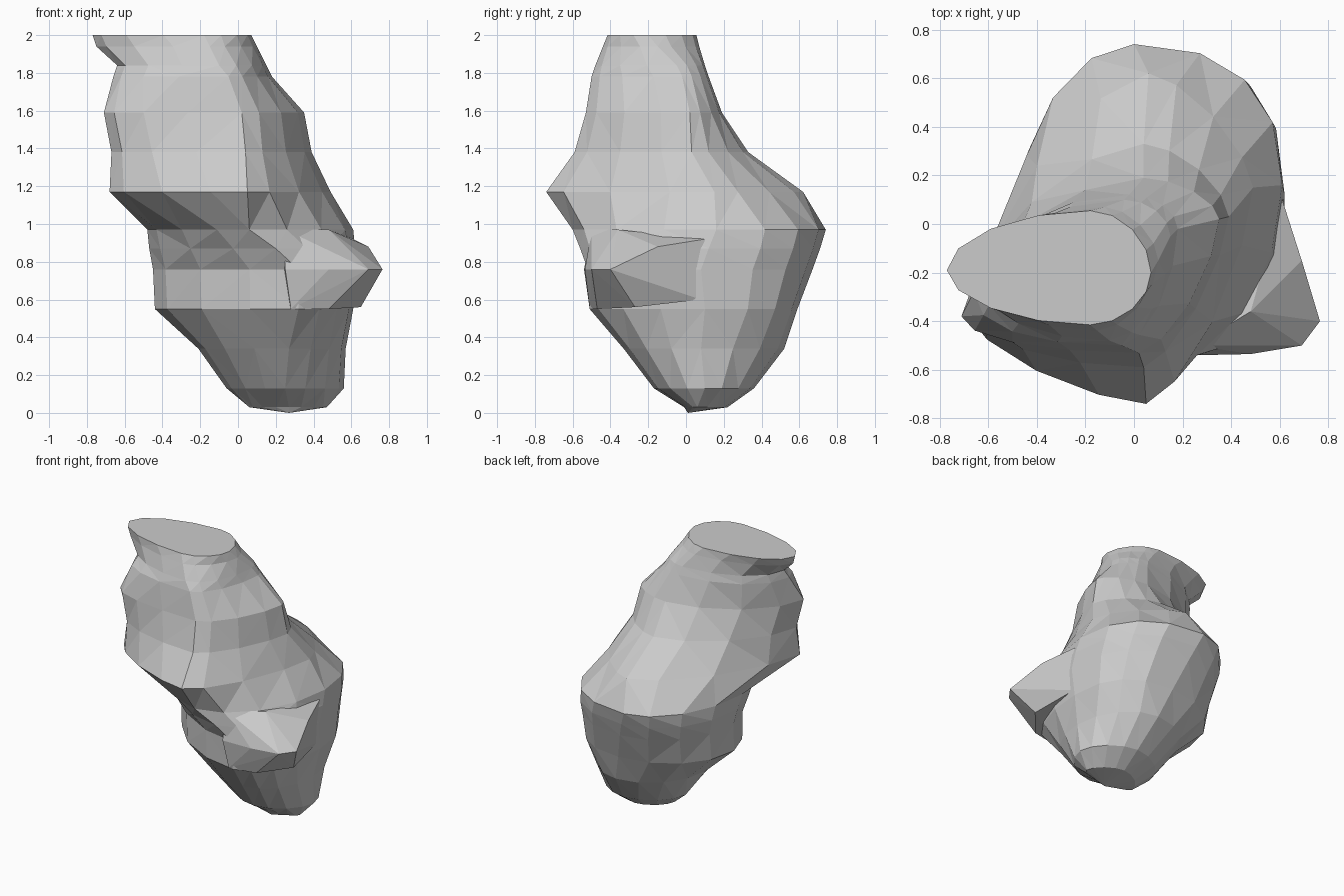
import bpy, bmesh, math

if "Cube" in bpy.data.objects:
    bpy.data.objects.remove(bpy.data.objects["Cube"])

# Horizontal slices: z, left (x, y), right (x, y), front (x, y), back (x, y), roundness
SLICES = [
    (0.03, 0.06, 0.05, 0.47, 0.06, 0.27, -0.01, 0.27, 0.22, 1.7),
    (0.13, -0.06, 0.09, 0.56, 0.10, 0.25, -0.17, 0.27, 0.36, 1.8),
    (0.34, -0.21, 0.06, 0.57, 0.08, 0.27, -0.33, 0.22, 0.52, 2.0),
    (0.55, -0.44, 0.06, 0.61, 0.10, 0.32, -0.51, 0.15, 0.59, 2.0),
    (0.76, -0.45, 0.08, 0.62, 0.08, 0.32, -0.52, 0.08, 0.67, 2.0),
    (0.87, -0.47, 0.06, 0.62, 0.12, 0.20, -0.56, 0.04, 0.71, 2.0),
    (0.97, -0.48, 0.02, 0.61, 0.16, 0.06, -0.60, 0.00, 0.74, 1.9),
    (1.17, -0.68, -0.38, 0.49, 0.15, 0.05, -0.74, 0.06, 0.62, 1.45),
    (1.38, -0.67, -0.35, 0.39, 0.03, 0.04, -0.59, 0.04, 0.33, 1.6),
    (1.59, -0.71, -0.38, 0.35, 0.02, 0.02, -0.53, 0.04, 0.19, 1.7),
    (1.78, -0.66, -0.28, 0.18, -0.02, -0.05, -0.50, -0.02, 0.12, 1.9),
    (1.84, -0.64, -0.25, 0.15, -0.05, -0.10, -0.48, -0.04, 0.10, 1.9),
    (1.94, -0.75, -0.20, 0.10, -0.15, -0.15, -0.44, -0.12, 0.07, 1.7),
    (2.00, -0.77, -0.19, 0.07, -0.20, -0.18, -0.415, -0.18, 0.055, 1.9),
]
STEPS = 4  # edges per quarter of a slice

# Corners of the bulge on the front right side
BULGE = [
    (0.25, -0.54, 0.76), (0.48, -0.535, 0.76), (0.69, -0.50, 0.76),
    (0.765, -0.40, 0.76), (0.69, -0.15, 0.88), (0.61, 0.10, 0.92),
    (0.48, -0.36, 0.97), (0.25, -0.50, 0.97), (0.65, -0.27, 0.56),
    (0.48, -0.47, 0.55), (0.28, -0.51, 0.55), (0.60, 0.08, 0.60),
    (0.20, -0.10, 0.75),
]


def corner_factors(z):
    """Fullness of the back right, back left, front left, front right corners."""
    if 0.4 < z < 1.1:
        return (1.25, 1.0, 0.88, 1.0)
    if 1.3 < z < 1.8:
        return (1.0, 1.0, 1.2, 0.88)
    return (1.0, 1.0, 1.0, 1.0)


def ring(bm, z, lx, ly, rx, ry, fx, fy, bx, by, power):
    """Join the four extreme points of a slice with quarter superellipses."""
    right, back, left, front = (rx, ry), (bx, by), (lx, ly), (fx, fy)
    quarters = [(right, back, True), (back, left, False),
                (left, front, True), (front, right, False)]
    verts = []
    for (a, b, a_is_side), k in zip(quarters, corner_factors(z)):
        cx, cy = (b[0], a[1]) if a_is_side else (a[0], b[1])
        for i in range(STEPS):
            t = math.pi / 2 * i / STEPS
            c = math.cos(t) ** (2 / (power * k))
            s = math.sin(t) ** (2 / (power * k))
            x = cx + c * (a[0] - cx) + s * (b[0] - cx)
            y = cy + c * (a[1] - cy) + s * (b[1] - cy)
            verts.append(bm.verts.new((x, y, z)))
    return verts


def finish(bm, name):
    bmesh.ops.recalc_face_normals(bm, faces=bm.faces[:])
    mesh = bpy.data.meshes.new(name)
    bm.to_mesh(mesh)
    bm.free()
    obj = bpy.data.objects.new(name, mesh)
    bpy.context.collection.objects.link(obj)
    return obj


# Faceted leaning body, lofted through the slices
bm = bmesh.new()
rings = [ring(bm, *s) for s in SLICES]
n = 4 * STEPS
for low, high in zip(rings, rings[1:]):
    for i in range(n):
        j = (i + 1) % n
        bm.faces.new((low[i], low[j], high[j], high[i]))

# Blunt tip underneath and flat cut on top
tip = bm.verts.new((0.27, 0.01, 0.0))
for i in range(n):
    bm.faces.new((rings[0][(i + 1) % n], rings[0][i], tip))
bm.faces.new(rings[-1])
bmesh.ops.triangulate(bm, faces=[f for f in bm.faces if len(f.verts) == 4])
body = finish(bm, "faceted_body")

# Side bulge, wrapped round its corner points and merged into the body
bm = bmesh.new()
for p in BULGE:
    bm.verts.new(p)
hull = bmesh.ops.convex_hull(bm, input=bm.verts[:])
loose = [v for v in bm.verts if not v.link_faces]
bmesh.ops.delete(bm, geom=loose, context='VERTS')
bulge = finish(bm, "side_bulge")

union = body.modifiers.new("merge_bulge", 'BOOLEAN')
union.operation = 'UNION'
union.solver = 'EXACT'
union.object = bulge
bpy.context.view_layer.objects.active = body
bpy.ops.object.modifier_apply(modifier=union.name)
bpy.data.objects.remove(bulge)
